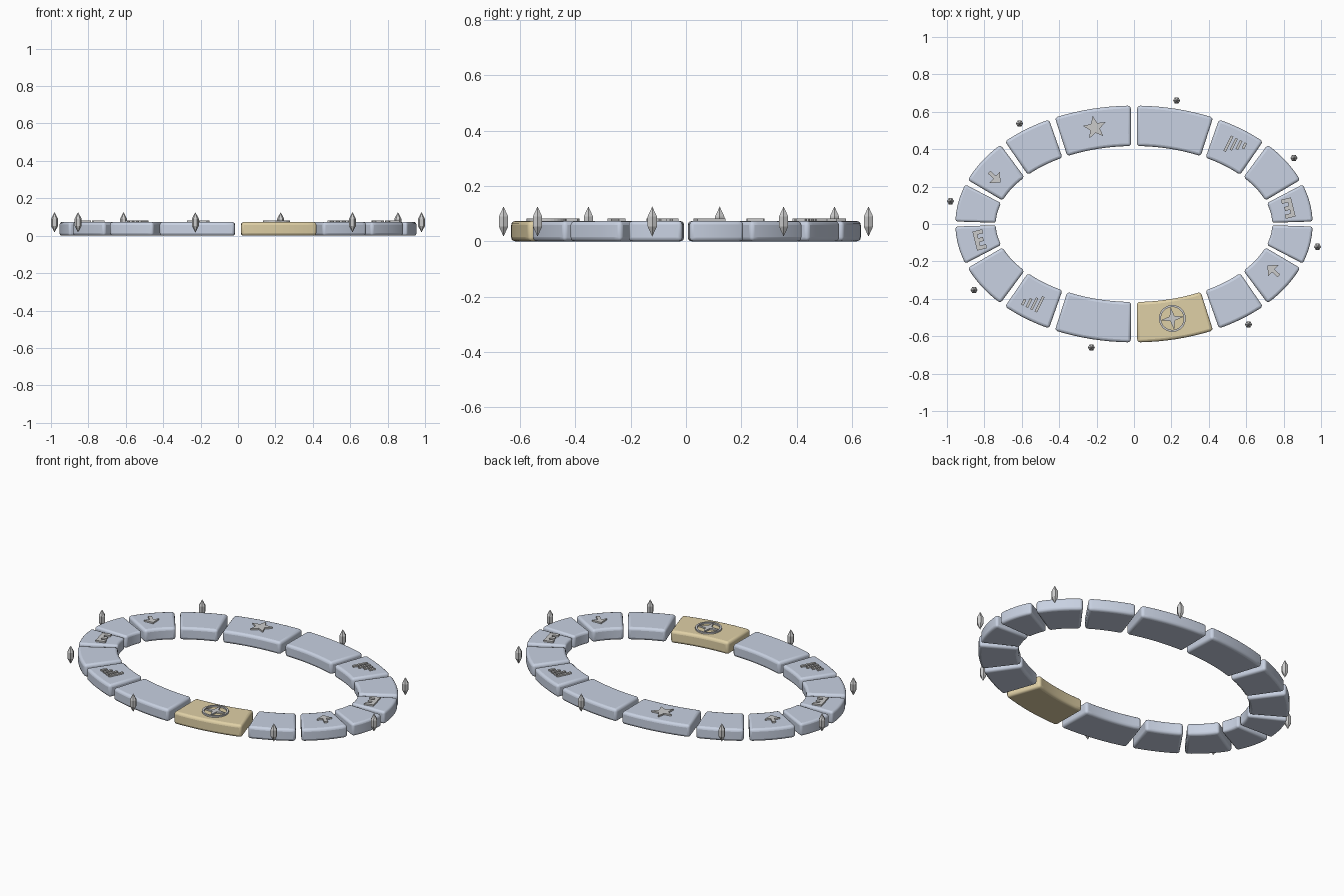
import bpy, bmesh
from math import sin, cos, pi, radians
from mathutils import Vector

if "Cube" in bpy.data.objects:
    bpy.data.objects.remove(bpy.data.objects["Cube"])

A, B, HALF = 0.847, 0.525, 0.108      # centre ellipse and half ring width
TOP = 0.073


def material(name, rgb):
    m = bpy.data.materials.new(name)
    m.diffuse_color = (*rgb, 1)
    m.use_nodes = True
    m.node_tree.nodes["Principled BSDF"].inputs["Base Color"].default_value = m.diffuse_color
    return m


STONE = material("pale_blue_stone", (0.58, 0.64, 0.76))
GOLD = material("gold_stone", (0.74, 0.63, 0.38))


def frame(t):
    """Point on the centre ellipse and its outward normal."""
    return Vector((A * cos(t), B * sin(t))), Vector((cos(t) / A, sin(t) / B)).normalized()


def ring_point(t, off):
    p, n = frame(t)
    return p + n * off


def slab(name, loops, z0, z1, mat=None):
    """Extrude one or more closed outlines between two heights."""
    bm = bmesh.new()
    for pts in loops:
        f = bm.faces.new([bm.verts.new((p[0], p[1], z0)) for p in pts])
        r = bmesh.ops.extrude_face_region(bm, geom=[f])
        for v in r["geom"]:
            if isinstance(v, bmesh.types.BMVert):
                v.co.z = z1
    bmesh.ops.recalc_face_normals(bm, faces=bm.faces)
    return finish(name, bm, mat)


def finish(name, bm, mat=None):
    me = bpy.data.meshes.new(name)
    bm.to_mesh(me)
    bm.free()
    ob = bpy.data.objects.new(name, me)
    bpy.context.collection.objects.link(ob)
    if mat:
        me.materials.append(mat)
    return ob


# Ring segments: quadrant boundaries mirrored round the ellipse
quad = [0, 19, 41, 61.5]
cuts = quad + [90] + [180 - q for q in quad[:0:-1]]
cuts = cuts + [c + 180 for c in cuts] + [360]
GAP = 1.1
for i in range(16):
    a, b = radians(cuts[i] + GAP), radians(cuts[i + 1] - GAP)
    ts = [a + (b - a) * k / 8 for k in range(9)]
    pts = [ring_point(t, HALF) for t in ts] + [ring_point(t, -HALF) for t in reversed(ts)]
    gold = i == 12
    ob = slab("gold_segment" if gold else f"ring_segment_{i + 1}", [pts], 0, TOP,
              GOLD if gold else STONE)
    bev = ob.modifiers.new("round_edges", 'BEVEL')
    bev.width, bev.segments, bev.limit_method = 0.015, 3, 'ANGLE'
    bpy.context.view_layer.objects.active = ob
    ob.select_set(True)
    bpy.ops.object.shade_smooth_by_angle(angle=radians(35))
    ob.select_set(False)


# Raised symbols: local u runs along the ring, v points outward
def symbol(name, centre, t, loops):
    n = frame(radians(t))[1]
    u = Vector((n.y, -n.x))
    c = Vector(centre)
    slab(name, [[c + u * p[0] + n * p[1] for p in l] for l in loops], TOP - 0.005, TOP + 0.009)


def box(u0, u1, v0, v1):
    return [(u0, v0), (u1, v0), (u1, v1), (u0, v1)]


def star(points, outer, inner):
    return [[((inner if k % 2 else outer) * sin(pi * k / points),
              (inner if k % 2 else outer) * cos(pi * k / points)) for k in range(points * 2)]]


symbol("star_symbol", (-0.21, 0.515), 105, star(5, 0.064, 0.028))
symbol("compass_star", (0.205, -0.505), 284, star(4, 0.062, 0.018))

bars = [box(-0.045 + 0.027 * k, -0.031 + 0.027 * k, 0.042 - l, 0.042)
        for k, l in enumerate((0.09, 0.07, 0.052, 0.034))]
arrow = [[(-0.042, 0.0), (0.0, -0.042), (0.042, 0.0), (0.01, 0.0), (0.01, 0.04),
          (-0.01, 0.04), (-0.01, 0.0)]]
comb = [[(-0.052, 0.027), (-0.052, -0.027), (-0.03, -0.027), (-0.03, 0.005),
         (-0.011, 0.005), (-0.011, -0.02), (0.011, -0.02), (0.011, 0.005),
         (0.03, 0.005), (0.03, -0.027), (0.052, -0.027), (0.052, 0.027)]]
for side, s, turn in (("right", 1, 0), ("left", -1, 180)):
    symbol(f"bar_symbol_{side}", (0.54 * s, 0.415 * s), 51 + turn, bars)
    symbol(f"arrow_symbol_{side}", (0.745 * s, -0.25 * s), -30 + turn, arrow)
    symbol(f"comb_symbol_{side}", (0.825 * s, 0.085 * s), 9 + turn, comb)

# Thin ring round the compass star
bm = bmesh.new()
N = 32
rows = []
for r, z in ((0.072, TOP - 0.005), (0.072, TOP + 0.009), (0.061, TOP + 0.009), (0.061, TOP - 0.005)):
    rows.append([bm.verts.new((0.205 + r * cos(2 * pi * k / N), -0.505 + r * sin(2 * pi * k / N), z))
                 for k in range(N)])
for j in range(4):
    p, q = rows[j], rows[(j + 1) % 4]
    for k in range(N):
        m = (k + 1) % N
        bm.faces.new((p[k], p[m], q[m], q[k]))
bmesh.ops.recalc_face_normals(bm, faces=bm.faces)
finish("compass_rim", bm)

# Floating crystals: six-sided with pointed ends
half = [(0.981, -0.122), (0.855, 0.353), (0.228, 0.66), (-0.612, 0.537)]
for i, (x, y) in enumerate(half + [(-x, -y) for x, y in half]):
    bm = bmesh.new()
    rings = [[bm.verts.new((x + 0.019 * cos(pi * k / 3), y + 0.019 * sin(pi * k / 3), z))
              for k in range(6)] for z in (0.053, 0.09)]
    low, high = bm.verts.new((x, y, 0.017)), bm.verts.new((x, y, 0.126))
    for k in range(6):
        m = (k + 1) % 6
        bm.faces.new((rings[0][k], rings[0][m], rings[1][m], rings[1][k]))
        bm.faces.new((rings[0][m], rings[0][k], low))
        bm.faces.new((rings[1][k], rings[1][m], high))
    finish(f"crystal_{i + 1}", bm)
